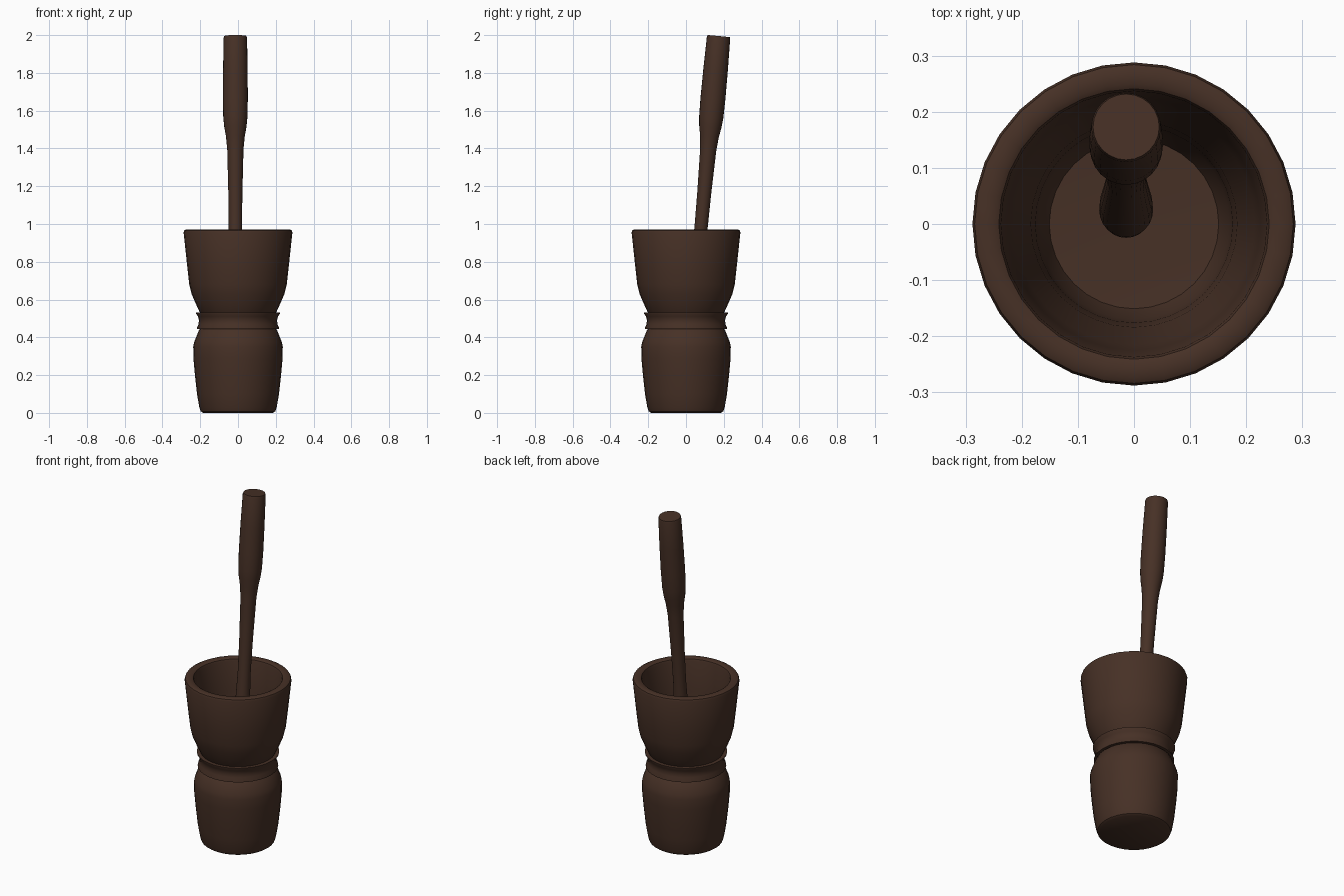
import bpy, bmesh, math
from mathutils import Vector

if "Cube" in bpy.data.objects:
    bpy.data.objects.remove(bpy.data.objects["Cube"])

wood = bpy.data.materials.new("dark brown wood")
wood.diffuse_color = (0.062, 0.030, 0.019, 1)
wood.use_nodes = True
wood.node_tree.nodes["Principled BSDF"].inputs["Base Color"].default_value = wood.diffuse_color


def lathe(name, profile, sides, closed=False, angle=35):
    """Spin an (r, z) profile around z; r = 0 ends become poles."""
    bm = bmesh.new()
    rings = []
    for r, z in profile:
        if r == 0:
            rings.append([bm.verts.new((0, 0, z))] * sides)
        else:
            rings.append([bm.verts.new((r * math.cos(2 * math.pi * i / sides),
                                        r * math.sin(2 * math.pi * i / sides), z))
                          for i in range(sides)])
    pairs = list(zip(rings, rings[1:]))
    if closed:
        pairs.append((rings[-1], rings[0]))
    for a, b in pairs:
        for i in range(sides):
            j = (i + 1) % sides
            quad = list(dict.fromkeys((a[i], a[j], b[j], b[i])))
            bm.faces.new(quad)
    bmesh.ops.recalc_face_normals(bm, faces=bm.faces)
    mesh = bpy.data.meshes.new(name)
    bm.to_mesh(mesh)
    bm.free()
    mesh.materials.append(wood)
    obj = bpy.data.objects.new(name, mesh)
    bpy.context.collection.objects.link(obj)
    bpy.ops.object.select_all(action='DESELECT')
    obj.select_set(True)
    bpy.context.view_layer.objects.active = obj
    bpy.ops.object.shade_smooth_by_angle(angle=math.radians(angle))
    return obj


# Mortar: outside from the base up, over the rim, down to the bowl floor
lathe("mortar_body", [
    (0, 0), (0.185, 0), (0.197, 0.008), (0.205, 0.03), (0.217, 0.10),
    (0.228, 0.20), (0.236, 0.29), (0.237, 0.35), (0.232, 0.375),
    (0.206, 0.44), (0.197, 0.447), (0.197, 0.525), (0.204, 0.535),
    (0.222, 0.575), (0.246, 0.63), (0.258, 0.68), (0.266, 0.75),
    (0.288, 0.955), (0.284, 0.966), (0.275, 0.971), (0.250, 0.971),
    (0.241, 0.966), (0.237, 0.955), (0.225, 0.78), (0.215, 0.66),
    (0.184, 0.54), (0.176, 0.46), (0.170, 0.36), (0.151, 0.31), (0, 0.30)], 32)

# Concave band around the waist
lathe("waist_ring", [
    (0.190, 0.445), (0.217, 0.445), (0.216, 0.453), (0.209, 0.470),
    (0.207, 0.490), (0.212, 0.510), (0.221, 0.524), (0.222, 0.531),
    (0.190, 0.531)], 32, closed=True)

# Pestle: narrow in the middle, thicker at both ends, leaning backwards
pestle = lathe("pestle", [
    (0, 0), (0.036, 0.0), (0.045, 0.012), (0.048, 0.06), (0.047, 0.20),
    (0.041, 0.42), (0.035, 0.66), (0.037, 0.84), (0.043, 1.08),
    (0.050, 1.15), (0.059, 1.20), (0.064, 1.25), (0.066, 1.35),
    (0.065, 1.50), (0.062, 1.672), (0.059, 1.682), (0, 1.682)], 24)
top = Vector((-0.014, 0.173, 1.995))
axis = Vector((0, 0.092, 1)).normalized()
pestle.rotation_euler = axis.to_track_quat('Z', 'Y').to_euler()
pestle.location = top - axis * 1.682
